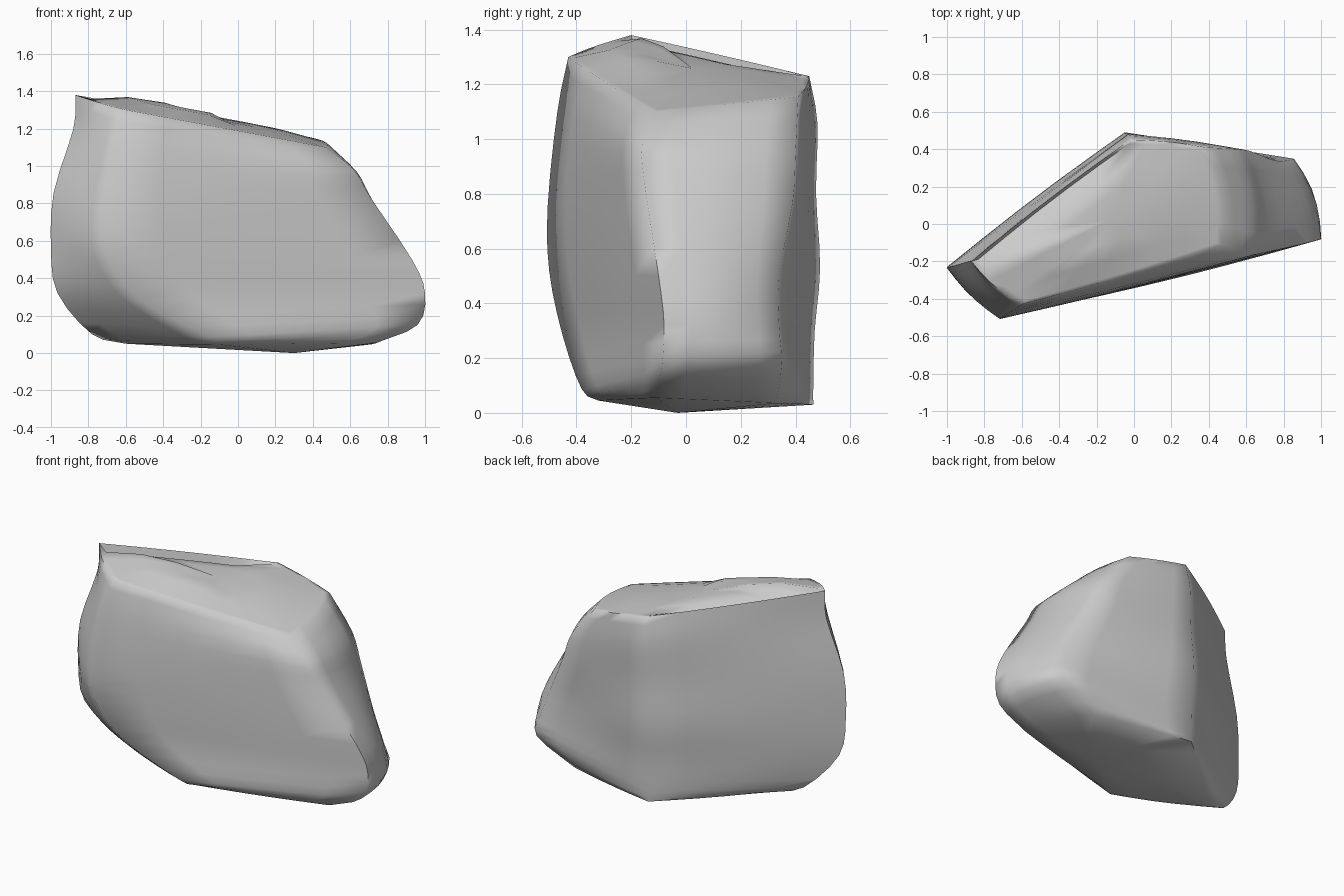
import bpy, bmesh, math
from mathutils import Vector

if "Cube" in bpy.data.objects:
    bpy.data.objects.remove(bpy.data.objects["Cube"])

# Vertical corner ridges of the boulder, listed from base to rim
left = [(-.6, -.04, .05), (-.78, -.11, .1), (-.965, -.21, .32), (-1, -.23, .56),
        (-.985, -.23, .86), (-.88, -.2, 1.2), (-.87, -.2, 1.38)]
front_left = [(-.1, -.32, .045), (-.16, -.38, .085), (-.52, -.45, .28), (-.7, -.5, .52),
              (-.71, -.505, .76), (-.66, -.47, 1.1), (-.6, -.43, 1.3)]
front_right = [(.74, -.11, .055), (.96, -.09, .15), (1, -.08, .32), (.93, -.1, .5),
               (.71, -.15, .83), (.62, -.16, .98), (.47, -.11, 1.1)]
back_right = [(.58, .33, .035), (.84, .35, .18), (.82, .34, .32), (.75, .34, .5),
              (.62, .39, .77), (.55, .4, .95), (.38, .41, 1.155)]
back = [(-.05, .465, .03), (-.05, .465, .1), (-.05, .47, .3), (-.05, .49, .53),
        (-.04, .475, .8), (-.03, .48, 1.06), (-.02, .45, 1.23)]
ridges = [left, front_left, front_right, back_right, back]
bulges = [.02, .01, .045, .01, .012]       # outward swell of each side
SIDE, STEP = 5, 3                          # divisions along sides and height


def smooth_path(points):
    """Catmull-Rom path through the ridge points."""
    p = [Vector(q) for q in points]
    p = [2 * p[0] - p[1]] + p + [2 * p[-1] - p[-2]]
    out = []
    for i in range(1, len(p) - 2):
        a, b, c, d = p[i - 1:i + 3]
        for k in range(STEP):
            t = k / STEP
            out.append(.5 * (2 * b + (c - a) * t + (2 * a - 5 * b + 4 * c - d) * t * t
                             + (3 * b - a - 3 * c + d) * t ** 3))
    return out + [p[-2]]


def make_ring(corners):
    """Closed loop through the corners with gently bowed sides."""
    out = []
    for i, a in enumerate(corners):
        b = corners[(i + 1) % len(corners)]
        outward = Vector((b.y - a.y, a.x - b.x, 0)).normalized()
        for k in range(SIDE):
            t = k / SIDE
            out.append(a.lerp(b, t) + outward * bulges[i] * math.sin(math.pi * t))
    return out


rings = [make_ring(c) for c in zip(*[smooth_path(r) for r in ridges])]

# Underside closes towards a low point
base_centre = Vector((.3, -.03, 0))
rings.insert(0, [v.lerp(base_centre, .5) for v in rings[0]])

# Domed top sits just below a thin raised lip along the back left edge
top_centre = sum(rings[-1], Vector()) / len(rings[-1]) + Vector((0, 0, .025))
lip = [v.lerp(top_centre, .05) for v in rings[-1]]
for i, v in enumerate(lip):
    if i == 0 or i > 4 * SIDE:
        v.z -= .06
rings.append(lip)
for t in (.3, .6):
    dome = [v.lerp(top_centre, t) for v in lip]
    for v in dome:
        v.z += .04 if v.x < -.1 else .01
    rings.append(dome)

bm = bmesh.new()
loops = [[bm.verts.new(v) for v in r] for r in rings]
n = len(loops[0])
for low, high in zip(loops, loops[1:]):
    for i in range(n):
        j = (i + 1) % n
        bm.faces.new((low[i], low[j], high[j], high[i]))
base, top = bm.verts.new(base_centre), bm.verts.new(top_centre)
for i in range(n):
    j = (i + 1) % n
    bm.faces.new((loops[0][j], loops[0][i], base))
    bm.faces.new((loops[-1][i], loops[-1][j], top))
bmesh.ops.recalc_face_normals(bm, faces=bm.faces)

mesh = bpy.data.meshes.new("boulder")
bm.to_mesh(mesh)
bm.free()
boulder = bpy.data.objects.new("boulder", mesh)
bpy.context.collection.objects.link(boulder)

# Plain stone grey
stone = bpy.data.materials.new("stone_grey")
stone.diffuse_color = (.6, .6, .6, 1)
stone.use_nodes = True
stone.node_tree.nodes["Principled BSDF"].inputs["Base Color"].default_value = stone.diffuse_color
mesh.materials.append(stone)

bpy.context.view_layer.objects.active = boulder
boulder.select_set(True)
bpy.ops.object.shade_smooth_by_angle(angle=math.radians(80))
